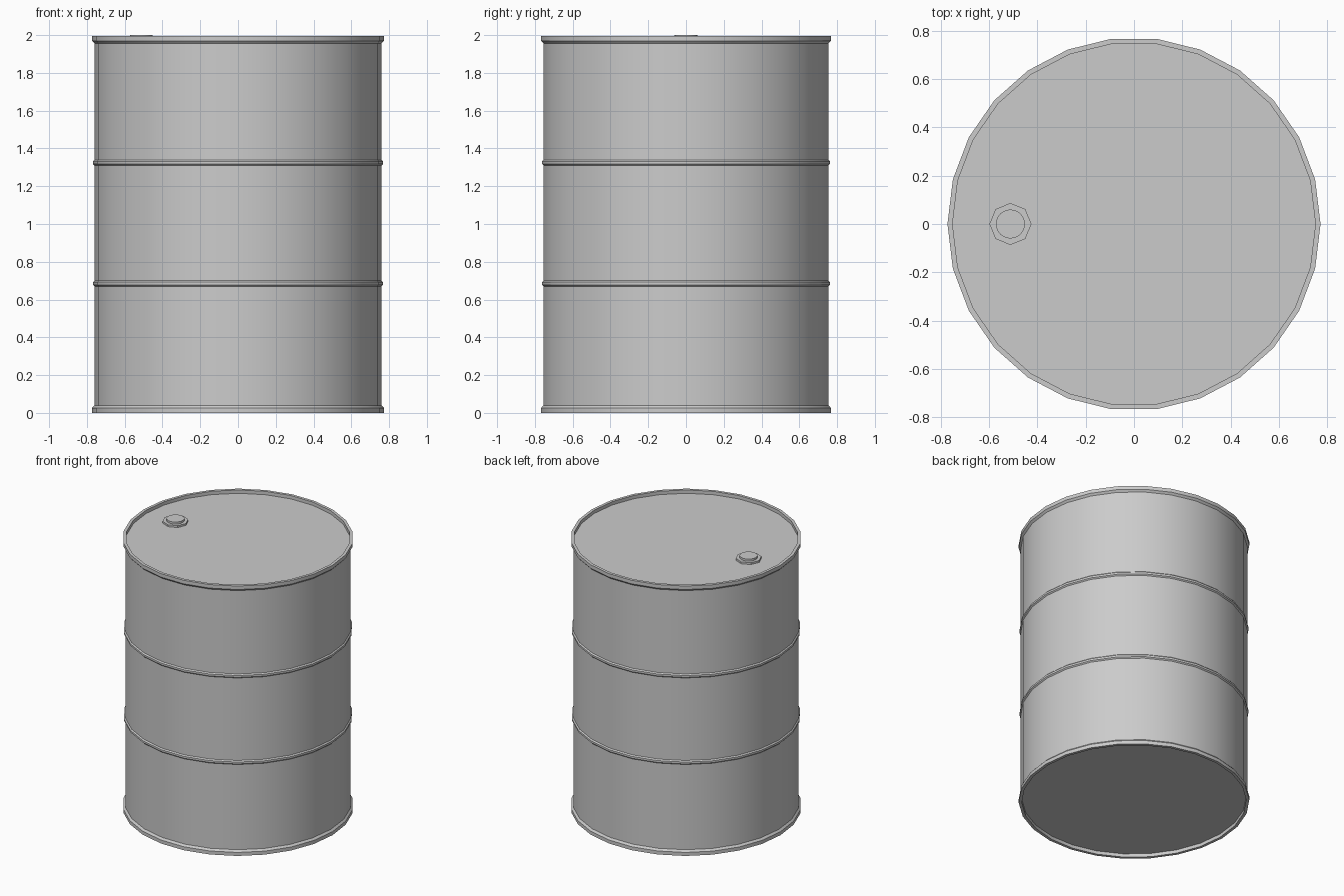
import bpy, bmesh
from math import cos, sin, tau, radians

if "Cube" in bpy.data.objects:
    bpy.data.objects.remove(bpy.data.objects["Cube"], do_unlink=True)

SIDES = 26
HEIGHT = 1.996      # top of the rim
BODY, RIM, INNER = 0.76, 0.773, 0.752
RECESS = 0.025      # depth of both end plates below their rims

steel = bpy.data.materials.new("grey steel")
steel.use_nodes = True
grey = (0.6, 0.6, 0.6, 1)
steel.diffuse_color = grey
steel.node_tree.nodes["Principled BSDF"].inputs["Base Color"].default_value = grey


def lathe(name, profile, sides, centre=(0, 0), closed=False):
    """Spin (radius, z) points about a vertical axis; open ends are capped."""
    bm = bmesh.new()
    rings = [[bm.verts.new((r * cos(tau * i / sides), r * sin(tau * i / sides), z))
              for i in range(sides)] for r, z in profile]
    pairs = list(zip(rings, rings[1:]))
    if closed:
        pairs.append((rings[-1], rings[0]))
    else:
        bm.faces.new(rings[0][::-1])
        bm.faces.new(rings[-1])
    for a, b in pairs:
        for i in range(sides):
            j = (i + 1) % sides
            bm.faces.new((a[i], a[j], b[j], b[i]))
    bmesh.ops.recalc_face_normals(bm, faces=bm.faces)
    mesh = bpy.data.meshes.new(name)
    bm.to_mesh(mesh)
    bm.free()
    mesh.materials.append(steel)
    obj = bpy.data.objects.new(name, mesh)
    obj.location = (*centre, 0)
    bpy.context.collection.objects.link(obj)
    bpy.ops.object.select_all(action="DESELECT")
    obj.select_set(True)
    bpy.context.view_layer.objects.active = obj
    bpy.ops.object.shade_smooth_by_angle(angle=radians(30))
    return obj


# Drum shell: recessed end plate, rim and flare, mirrored for the top
lower = [(INNER, RECESS), (INNER, 0), (RIM, 0), (RIM, 0.026), (BODY, 0.04)]
upper = [(r, HEIGHT - z) for r, z in reversed(lower)]
lathe("drum_shell", lower + upper, SIDES)

# Rolled hoops around the body
for name, z in (("lower_hoop", 0.685), ("upper_hoop", 1.325)):
    lathe(name, [(0.75, z - 0.015), (BODY, z - 0.015), (0.768, z - 0.007),
                 (0.768, z + 0.007), (BODY, z + 0.015), (0.75, z + 0.015)],
          SIDES, closed=True)

# Filler bung on the lid: octagonal flange with a round plug
lid = HEIGHT - RECESS
bung = (-0.512, 0)
lathe("bung_flange", [(0.087, lid - 0.005), (0.087, 1.985)], 8, bung)
lathe("bung_plug", [(0.06, lid), (0.06, 2.0)], 24, bung)
